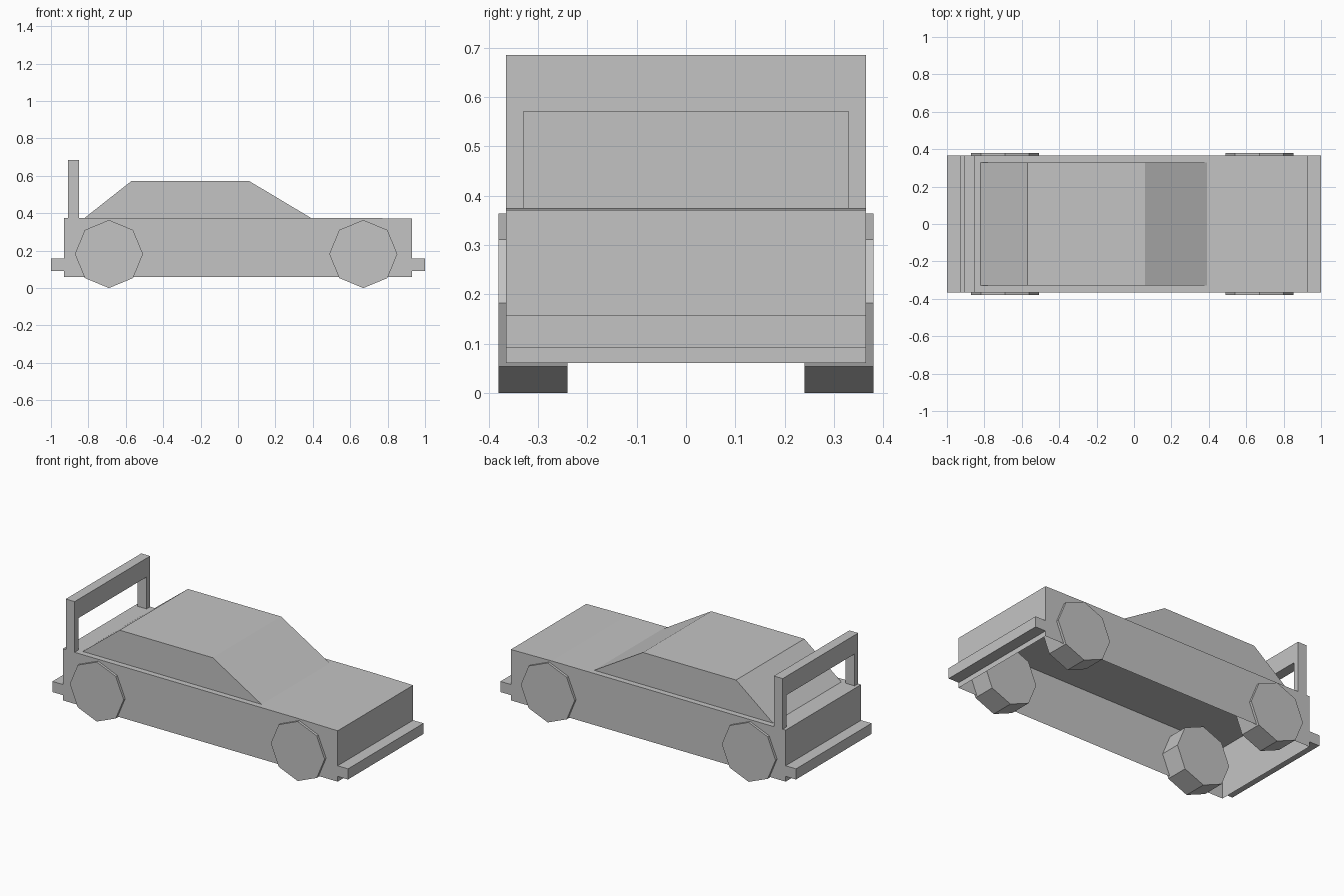
import bpy, bmesh, math

if "Cube" in bpy.data.objects:
    bpy.data.objects.remove(bpy.data.objects["Cube"])

grey = bpy.data.materials.new("plain grey")
grey.diffuse_color = (0.55, 0.55, 0.55, 1)
grey.use_nodes = True
grey.node_tree.nodes["Principled BSDF"].inputs["Base Color"].default_value = grey.diffuse_color


def prism(name, profile, y0, y1, axis="y", open_bottom=False):
    """Extrude a counter-clockwise profile: (x, z) along y, or (y, z) along x."""
    bm = bmesh.new()
    place = (lambda a, b, d: (a, d, b)) if axis == "y" else (lambda a, b, d: (d, a, b))
    near = [bm.verts.new(place(a, b, y0)) for a, b in profile]
    far = [bm.verts.new(place(a, b, y1)) for a, b in profile]
    n = len(profile)
    bm.faces.new(near)
    bm.faces.new(far[::-1])
    for i in range(n):
        j = (i + 1) % n
        bm.faces.new((near[j], near[i], far[i], far[j]))
    bmesh.ops.recalc_face_normals(bm, faces=bm.faces)
    if open_bottom:
        bm.normal_update()
        down = [f for f in bm.faces if f.normal.z < -0.9]
        bmesh.ops.delete(bm, geom=down, context="FACES_ONLY")
    mesh = bpy.data.meshes.new(name)
    bm.to_mesh(mesh)
    bm.free()
    mesh.materials.append(grey)
    obj = bpy.data.objects.new(name, mesh)
    bpy.context.collection.objects.link(obj)
    return obj


def rect(x0, x1, z0, z1):
    return [(x0, z0), (x1, z0), (x1, z1), (x0, z1)]


W = 0.365  # half width of the car

# Body shell, open underneath, with the hood dropping slightly at the nose
prism("body", [(-0.93, 0.06), (0.93, 0.06), (0.93, 0.371), (0.65, 0.375), (-0.93, 0.375)],
      -W, W, open_bottom=True)

# Cabin with sloped windscreen and rear window
prism("cabin", [(-0.82, 0.375), (0.39, 0.375), (0.06, 0.572), (-0.57, 0.572)],
      -0.33, 0.33, open_bottom=True)

# Bumpers at both ends
prism("rear_bumper", rect(-1.0, -0.93, 0.092, 0.157), -W, W)
prism("front_bumper", rect(0.93, 1.0, 0.092, 0.157), -W, W)

# Rear wing: one arch-shaped profile across the car
P = 0.33
prism("rear_wing", [(-W, 0.375), (-P, 0.375), (-P, 0.57), (P, 0.57), (P, 0.375),
                    (W, 0.375), (W, 0.685), (-W, 0.685)], -0.91, -0.85, axis="x")

# Eight-sided wheels
R = 0.182
for end, cx in (("rear", -0.69), ("front", 0.67)):
    ring = [(cx + R * math.cos(k * math.pi / 4), R + R * math.sin(k * math.pi / 4))
            for k in range(8)]
    prism(end + "_wheel_near", ring, -0.38, -0.24)
    prism(end + "_wheel_far", ring, 0.24, 0.38)
